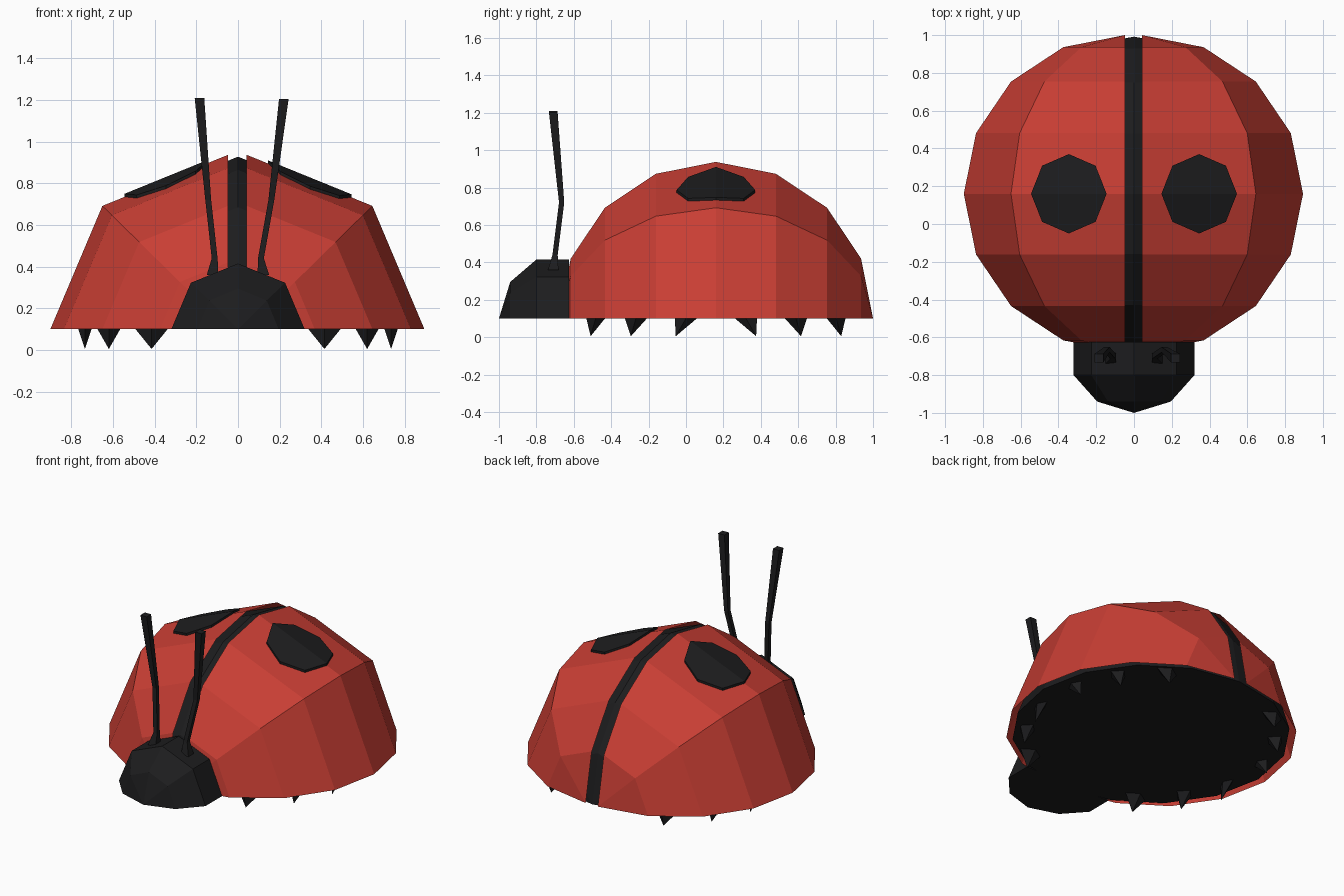
import bpy
from math import sin, cos, pi
from mathutils import Vector
from mathutils.bvhtree import BVHTree

if "Cube" in bpy.data.objects:
    bpy.data.objects.remove(bpy.data.objects["Cube"])


def material(name, rgb):
    m = bpy.data.materials.new(name)
    m.diffuse_color = (*rgb, 1)
    m.use_nodes = True
    m.node_tree.nodes["Principled BSDF"].inputs["Base Color"].default_value = m.diffuse_color
    return m


RED = material("red", (0.58, 0.048, 0.034))
BLACK = material("black", (0.012, 0.012, 0.013))


def build(name, verts, faces, mat):
    me = bpy.data.meshes.new(name)
    me.from_pydata([tuple(v) for v in verts], [], faces)
    me.validate()
    me.materials.append(mat)
    ob = bpy.data.objects.new(name, me)
    bpy.context.collection.objects.link(ob)
    return ob


def loft(rings, pole_start=None, pole_end=None):
    """Skin open rings of equal length, with optional fan poles."""
    n = len(rings[0])
    verts = [v for r in rings for v in r]
    faces = [(i * n + j, i * n + j + 1, (i + 1) * n + j + 1, (i + 1) * n + j)
             for i in range(len(rings) - 1) for j in range(n - 1)]
    for pole, start in ((pole_start, 0), (pole_end, (len(rings) - 1) * n)):
        if pole:
            verts.append(pole)
            k = len(verts) - 1
            for j in range(n - 1):
                tri = (k, start + j + 1, start + j)
                faces.append(tri if start == 0 else tri[::-1])
    return verts, faces


def arc(y, rx, rz, a0, a1, steps, x0=0.0):
    """Arc in the xz plane above the base level."""
    return [(x0 + rx * cos(a0 + (a1 - a0) * k / steps), y,
             0.1 + rz * sin(a0 + (a1 - a0) * k / steps)) for k in range(steps + 1)]


def dome(rx, ry, rz, a0, a1, steps, x0=0.0):
    """Sphere part with its axis along y, eight rings from front to back."""
    rings = [arc(0.16 - ry * cos(i * pi / 8), rx * sin(i * pi / 8),
                 rz * sin(i * pi / 8), a0, a1, steps, x0) for i in range(1, 8)]
    return loft(rings, (x0, 0.16 - ry, 0.1), (x0, 0.16 + ry, 0.1))


# black body under the wing cases, with a flat underside
verts, faces = dome(0.85, 0.832, 0.828, 0, pi, 4)
right_edge = [i * 5 for i in range(7)]
left_edge = [i * 5 + 4 for i in range(7)]
faces.append([35] + right_edge + [36] + left_edge[::-1])
build("body", verts, faces, BLACK)

# two red wing cases and their spots
for side, label, x0 in ((1, "right", 0.042), (-1, "left", 0.048)):
    a0, a1 = (0, pi / 2) if side > 0 else (pi / 2, pi)
    verts, faces = dome(0.853, 0.84, 0.837, a0, a1, 2, side * x0)
    build("wing_case_" + label, verts, faces, RED)

    # spot draped on the wing case
    tree = BVHTree.FromPolygons([Vector(v) for v in verts], faces)
    cx, cy = side * 0.345, 0.16

    def drape(x, y, lift):
        hit = tree.ray_cast(Vector((x, y, 3)), Vector((0, 0, -1)))[0]
        return (x, y, hit.z + lift)

    rim = [(cx + 0.2 * cos(k * pi / 4), cy + 0.21 * sin(k * pi / 4)) for k in range(8)]
    sv = [drape(x, y, 0.015) for x, y in rim] + [drape(x, y, -0.01) for x, y in rim]
    sv.append(drape(cx, cy, 0.015))
    sf = []
    for k in range(8):
        n = (k + 1) % 8
        sf += [(16, k, n), (k, k + 8, n + 8, n)]
    build("spot_" + label, sv, sf, BLACK)

# head: short tunnel with a rounded front
rings = [arc(-0.94, 0.195, 0.195, 0, pi, 4), arc(-0.8, 0.32, 0.315, 0, pi, 4),
         arc(-0.625, 0.32, 0.315, 0, pi, 4)]
verts, faces = loft(rings, (0, -1.0, 0.1))
faces += [(10, 11, 12, 13, 14), (15, 4, 9, 14, 10, 5, 0)]
build("head", verts, faces, BLACK)


def antenna(name, path):
    """Four-sided tapering tube through (x, y, z, radius) points."""
    av, af = [], []
    for x, y, z, r in path:
        av += [(x - r, y - r, z), (x + r, y - r, z), (x + r, y + r, z), (x - r, y + r, z)]
    for i in range(0, 4 * (len(path) - 1), 4):
        for k in range(4):
            n = (k + 1) % 4
            af.append((i + k, i + n, i + 4 + n, i + 4 + k))
    e = len(av)
    af += [(3, 2, 1, 0), (e - 4, e - 3, e - 2, e - 1)]
    build(name, av, af, BLACK)


# antennae
antenna("antenna_left", [(-0.122, -0.71, 0.36, 0.028), (-0.112, -0.7, 0.44, 0.014),
                         (-0.143, -0.665, 0.72, 0.014), (-0.185, -0.71, 1.21, 0.023)])
antenna("antenna_right", [(0.122, -0.71, 0.36, 0.028), (0.11, -0.7, 0.44, 0.014),
                          (0.16, -0.665, 0.72, 0.014), (0.22, -0.71, 1.205, 0.023)])

# stubby pointed legs, mirrored left/right and front/back
for sx, lx in ((1, "right"), (-1, "left")):
    for sy, ly in ((1, "back"), (-1, "front")):
        for i, (x, by, ty, hx, hy) in enumerate(((0.415, 0.64, 0.67, 0.085, 0.055),
                                                 (0.62, 0.425, 0.455, 0.06, 0.065),
                                                 (0.735, 0.155, 0.215, 0.035, 0.065))):
            cx, cy = sx * x, 0.16 + sy * by
            lv = [(cx + hx, cy, 0.11), (cx, cy + hy, 0.11), (cx - hx, cy, 0.11),
                  (cx, cy - hy, 0.11), (cx, 0.16 + sy * ty, 0.005)]
            lf = [(0, 1, 2, 3), (1, 0, 4), (2, 1, 4), (3, 2, 4), (0, 3, 4)]
            build(f"leg_{ly}_{lx}_{i + 1}", lv, lf, BLACK)
